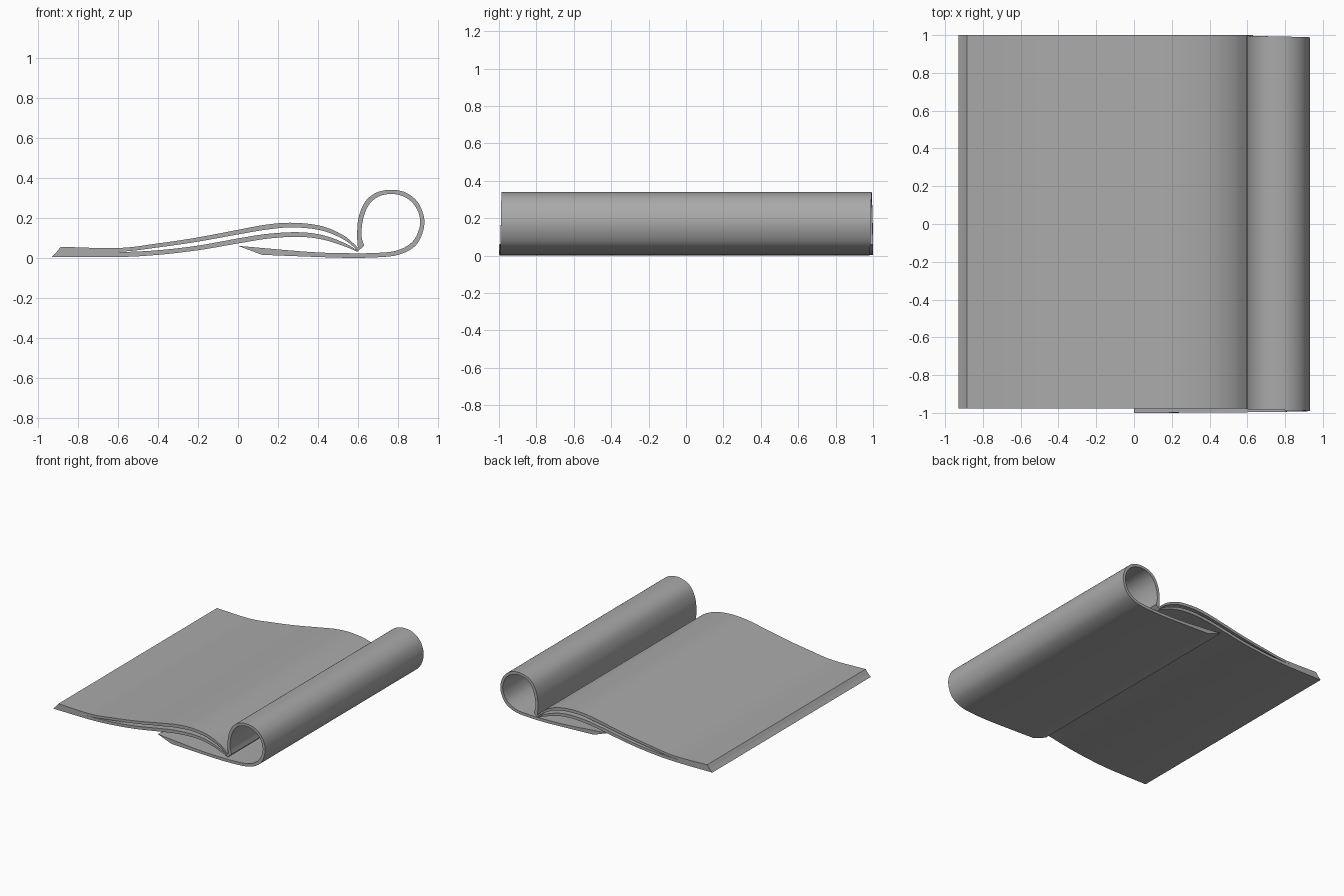
import bpy
import bmesh
import math
from mathutils import Vector

cube = bpy.data.objects.get("Cube")
if cube:
    bpy.data.objects.remove(cube, do_unlink=True)

paper = bpy.data.materials.new("grey paper")
paper.use_nodes = True
grey = (0.4, 0.4, 0.4, 1)
paper.diffuse_color = grey
paper.node_tree.nodes["Principled BSDF"].inputs["Base Color"].default_value = grey


def smooth_path(points, steps=6):
    """Smooth curve through the given points."""
    p = [Vector(q) for q in points]
    p = [2 * p[0] - p[1]] + p + [2 * p[-1] - p[-2]]
    path = []
    for a, b, c, d in zip(p, p[1:], p[2:], p[3:]):
        for i in range(steps):
            t = i / steps
            path.append(0.5 * (2 * b + (c - a) * t + (2 * a - 5 * b + 4 * c - d) * t**2
                               + (3 * b - a - 3 * c + d) * t**3))
    path.append(p[-2])
    return path


def sheet(name, upper, lower, front=-0.978, back=1.0, skew=0.0):
    """Band between two x-z curves, stretched in y and skewed along its length."""
    bm = bmesh.new()
    rings = []
    up, low = smooth_path(upper), smooth_path(lower)
    for i, (u, v) in enumerate(zip(up, low)):
        dy = skew * i / (len(up) - 1)
        rings.append([bm.verts.new((q.x, y + dy, q.y))
                      for q, y in ((u, front), (u, back), (v, back), (v, front))])
    for r, s in zip(rings, rings[1:]):
        for k in range(4):
            n = (k + 1) % 4
            bm.faces.new((r[k], r[n], s[n], s[k]))
    bm.faces.new(rings[0])
    bm.faces.new(rings[-1][::-1])
    bmesh.ops.recalc_face_normals(bm, faces=bm.faces)
    mesh = bpy.data.meshes.new(name)
    bm.to_mesh(mesh)
    bm.free()
    mesh.materials.append(paper)
    obj = bpy.data.objects.new(name, mesh)
    bpy.context.collection.objects.link(obj)
    bpy.ops.object.select_all(action="DESELECT")
    obj.select_set(True)
    bpy.context.view_layer.objects.active = obj
    bpy.ops.object.shade_smooth_by_angle(angle=math.radians(30))
    return obj


# Open half: two page blocks that meet at the free edge
page_top = [(-0.885, 0.055), (-0.6, 0.049), (-0.4, 0.072), (-0.2, 0.102), (0, 0.14),
            (0.15, 0.167), (0.28, 0.175), (0.42, 0.158), (0.53, 0.11), (0.605, 0.045)]
page_under = [(-0.905, 0.03), (-0.6, 0.03), (-0.4, 0.052), (-0.2, 0.081), (0, 0.117),
              (0.15, 0.142), (0.28, 0.152), (0.42, 0.136), (0.53, 0.09), (0.6, 0.035)]
sheet("upper_pages", page_top, page_under)

cover_top = [(-0.905, 0.03), (-0.6, 0.029), (-0.4, 0.038), (-0.2, 0.061), (0, 0.097),
             (0.15, 0.12), (0.3, 0.128), (0.42, 0.114), (0.53, 0.075), (0.6, 0.035)]
cover_under = [(-0.93, 0.005), (-0.6, 0.004), (-0.4, 0.015), (-0.2, 0.038), (0, 0.072),
               (0.15, 0.096), (0.3, 0.105), (0.42, 0.092), (0.53, 0.058), (0.597, 0.03)]
sheet("lower_pages", cover_top, cover_under)

# Rolled half: from the spine over the loop and back underneath
roll_outer = [(0.6, 0.035), (0.595, 0.11), (0.602, 0.2), (0.635, 0.28), (0.69, 0.325),
              (0.765, 0.34), (0.84, 0.325), (0.9, 0.275), (0.93, 0.195), (0.92, 0.12),
              (0.88, 0.055), (0.8, 0.015), (0.7, 0.003), (0.55, 0), (0.35, 0.006),
              (0.12, 0.015)]
roll_inner = [(0.63, 0.06), (0.617, 0.11), (0.624, 0.19), (0.652, 0.262), (0.7, 0.305),
              (0.765, 0.319), (0.83, 0.305), (0.882, 0.262), (0.909, 0.195), (0.9, 0.13),
              (0.865, 0.075), (0.795, 0.037), (0.7, 0.025), (0.55, 0.023), (0.35, 0.03),
              (0, 0.06)]
sheet("rolled_pages", roll_outer, roll_inner, skew=-0.022)
